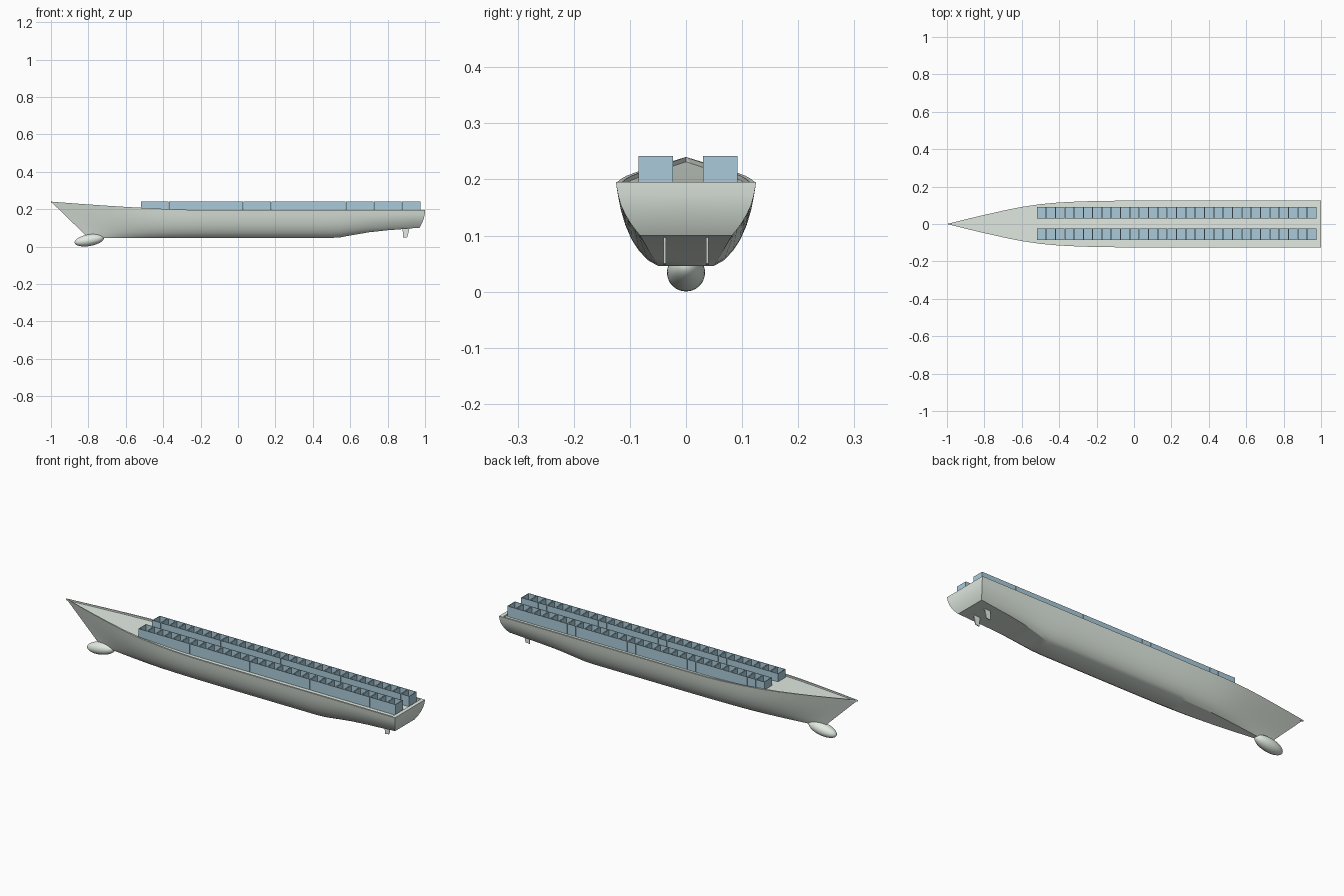
import bpy, bmesh, math
from mathutils import Matrix

if "Cube" in bpy.data.objects:
    bpy.data.objects.remove(bpy.data.objects["Cube"])


def material(name, rgb):
    m = bpy.data.materials.new(name)
    m.diffuse_color = (*rgb, 1)
    m.use_nodes = True
    m.node_tree.nodes["Principled BSDF"].inputs["Base Color"].default_value = m.diffuse_color
    return m


HULL = material("pale_hull", (0.76, 0.83, 0.76))
BLUE = material("container_blue", (0.40, 0.60, 0.70))


def finish(name, bm, mat, smooth=None):
    bmesh.ops.remove_doubles(bm, verts=bm.verts, dist=0.00005)
    bmesh.ops.recalc_face_normals(bm, faces=bm.faces)
    me = bpy.data.meshes.new(name)
    bm.to_mesh(me)
    bm.free()
    ob = bpy.data.objects.new(name, me)
    bpy.context.collection.objects.link(ob)
    me.materials.append(mat)
    if smooth:
        bpy.ops.object.select_all(action='DESELECT')
        ob.select_set(True)
        bpy.context.view_layer.objects.active = ob
        bpy.ops.object.shade_smooth_by_angle(angle=math.radians(smooth))
    return ob


def interp(table, x):
    if x <= table[0][0]:
        return table[0][1]
    for (a, p), (b, q) in zip(table, table[1:]):
        if x <= b:
            return p + (q - p) * (x - a) / (b - a)
    return table[-1][1]


# Half sections (y, z) amidships and at the transom, keel to rim
MID = [(0, .046), (.05, .046), (.068, .056), (.084, .073), (.097, .093),
       (.108, .118), (.116, .145), (.121, .17), (.125, .195)]
TRANSOM = [(0, .1), (.082, .1), (.086, .105), (.091, .111), (.099, .122),
           (.108, .137), (.116, .154), (.121, .172), (.125, .195)]
# Waterline fullness from the bow, and how far the stern has lifted
FULL = [(-1, 0), (-.9, .20), (-.8, .39), (-.7, .57), (-.6, .73), (-.5, .85),
        (-.4, .92), (-.3, .96), (-.2, .985), (-.05, 1)]
LIFT = [(.53, 0), (.6, .24), (.7, .56), (.8, .76), (.9, .9), (.98, 1)]
RIM, DEPTH = .009, .008


def section(x, depth):
    f, w = interp(FULL, x), interp(LIFT, x)
    e = max(0, (-.2 - x) / .8)
    aft = max(0, (x - .9) / .1)
    pts = []
    for (y0, z0), (y1, z1) in zip(MID, TRANSOM):
        y, z = (y0 + (y1 - y0) * w) * f, z0 + (z1 - z0) * w
        t = (z0 - .046) / .149
        ta = (z1 - .1) / .095
        pts.append((x + .2 * (1 - t) * e - .03 * (1 - ta) ** 2 * aft, y,
                    z + t * .045 * e ** 1.4))
    # bulwark top, inner face and deck centre
    xt, yt, zt = pts[-1]
    yi = max(0, yt - RIM * min(1, f + .2))
    pts += [(xt, yi, zt), (xt, yi, zt - depth), (xt, 0, zt - depth)]
    return pts


# Hull: lofted sections, both sides, closed by the transom
stations = [(-1 + .05 * i, DEPTH) for i in range(39)]
stations += [(.94, DEPTH), (.98, DEPTH), (.98, 0), (1, 0)]
bm = bmesh.new()
for side in (1, -1):
    rows = [[bm.verts.new((p[0], p[1] * side, p[2])) for p in section(x, d)]
            for x, d in stations]
    for a, b in zip(rows, rows[1:]):
        for i in range(len(a) - 1):
            bm.faces.new((a[i], a[i + 1], b[i + 1], b[i]))
    last = rows[-1]
    prev = None
    for v in last[:len(MID)]:
        c = bm.verts.new((v.co.x, 0, v.co.z))
        if prev:
            bm.faces.new((prev[0], prev[1], v, c))
        prev = (c, v)
bmesh.ops.dissolve_degenerate(bm, edges=bm.edges, dist=0.00005)
finish("hull", bm, HULL, 30)

# Bulbous bow: stretched sphere tilted nose down
bm = bmesh.new()
bmesh.ops.create_uvsphere(
    bm, u_segments=32, v_segments=16, radius=1,
    matrix=Matrix.Translation((-.795, 0, .034))
    @ Matrix.Rotation(math.radians(-10), 4, 'Y')
    @ Matrix.Diagonal((.08, .034, .0312, 1)) @ Matrix.Rotation(math.pi / 2, 4, 'Y'))
finish("bulbous_bow", bm, HULL, 40)

# Twin rudders: tapered plates under the stern
for side, name in ((1, "left"), (-1, "right")):
    bm = bmesh.new()
    outline = [(.88, .105), (.882, .047), (.905, .05), (.915, .09), (.917, .105)]
    face = bm.faces.new([bm.verts.new((x, side * .038 - .002, z)) for x, z in outline])
    new = bmesh.ops.extrude_face_region(bm, geom=[face])["geom"]
    bmesh.ops.translate(bm, vec=(0, .004, 0),
                        verts=[g for g in new if isinstance(g, bmesh.types.BMVert)])
    finish("rudder_" + name, bm, HULL)

# Two rows of open-topped cargo cells
COUNT, X0, X1, Z0, Z1 = 30, -.52, .975, .186, .242
pitch = (X1 - X0) / COUNT
for yc, name in ((.061, "cargo_row_left"), (-.054, "cargo_row_right")):
    bm = bmesh.new()
    for i in range(COUNT):
        cell = bmesh.ops.create_cube(
            bm, size=1,
            matrix=Matrix.Translation((X0 + pitch * (i + .5), yc, (Z0 + Z1) / 2))
            @ Matrix.Diagonal((pitch - .0006, .062, Z1 - Z0, 1)))
        top = max({f for v in cell["verts"] for f in v.link_faces},
                  key=lambda f: f.calc_center_median().z)
        bmesh.ops.inset_region(bm, faces=[top], thickness=.004)
        wall = bmesh.ops.extrude_face_region(bm, geom=[top])["geom"]
        bmesh.ops.translate(bm, vec=(0, 0, -.042),
                            verts=[g for g in wall if isinstance(g, bmesh.types.BMVert)])
        if top.is_valid:
            bm.faces.remove(top)
    finish(name, bm, BLUE)
